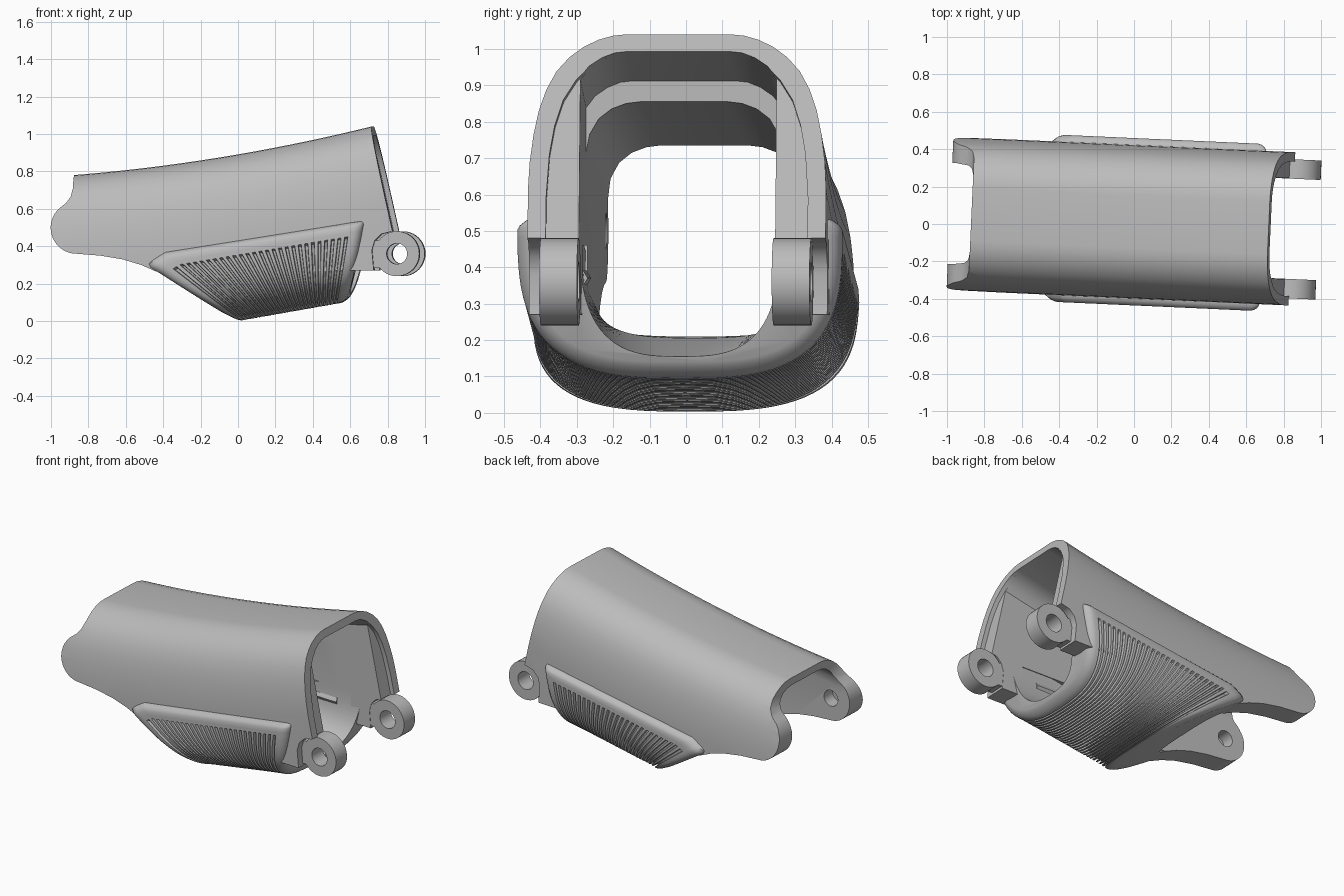
import bpy, bmesh, math

cube = bpy.data.objects.get("Cube")
if cube:
    bpy.data.objects.remove(cube, do_unlink=True)

grey = bpy.data.materials.new("plain grey")
grey.use_nodes = True
COL = (0.5, 0.5, 0.5, 1)
grey.diffuse_color = COL
grey.node_tree.nodes["Principled BSDF"].inputs["Base Color"].default_value = COL


def make(name, rings, closed=False):
    """Skin a list of closed rings; cap the ends unless the rings loop."""
    bm = bmesh.new()
    vs = [[bm.verts.new(p) for p in r] for r in rings]
    n = len(vs[0])
    pairs = list(zip(vs, vs[1:])) + ([(vs[-1], vs[0])] if closed else [])
    for a, b in pairs:
        for i in range(n):
            j = (i + 1) % n
            bm.faces.new((a[i], a[j], b[j], b[i]))
    if not closed:
        bm.faces.new(vs[0])
        bm.faces.new(vs[-1])
    bmesh.ops.recalc_face_normals(bm, faces=bm.faces)
    me = bpy.data.meshes.new(name)
    bm.to_mesh(me)
    bm.free()
    me.materials.append(grey)
    ob = bpy.data.objects.new(name, me)
    bpy.context.collection.objects.link(ob)
    return ob


def boolean(ob, tool, op):
    tool.hide_render = True
    m = ob.modifiers.new("cut", 'BOOLEAN')
    m.operation, m.solver, m.object = op, 'EXACT', tool
    bpy.context.view_layer.objects.active = ob
    bpy.ops.object.modifier_apply(modifier=m.name)
    bpy.data.objects.remove(tool, do_unlink=True)


def finish(ob, angle=32):
    """Smooth the part and set the small yaw shared by all parts."""
    bpy.ops.object.select_all(action='DESELECT')
    ob.select_set(True)
    bpy.context.view_layer.objects.active = ob
    bpy.ops.object.shade_smooth_by_angle(angle=math.radians(angle))
    ob.rotation_euler.z = -0.045
    ob.location.y = 0.012


def top(x):
    return 0.89 + 0.171 * x + 0.052 * x * x


SHEAR = 0.22  # slope of the front edge


def arch(x, z, half, bottom=-0.2, shear=0.0):
    """Ring of an arch section; half lists (y, drop below z)."""
    pts = [(y, z - d) for y, d in half] + [(half[-1][0], bottom)]
    pts = [(-y, h) for y, h in reversed(pts)] + pts
    return [(x + shear * (z - h), y, h) for y, h in pts]


def prism(name, outline, y0, y1):
    return make(name, [[(x, y, z) for x, z in outline] for y in (y0, y1)])


def circle(cx, cz, r, a0=0, a1=360, n=40):
    return [(cx + r * math.cos(math.radians(a0 + (a1 - a0) * i / n)),
             cz + r * math.sin(math.radians(a0 + (a1 - a0) * i / n))) for i in range(n)]


def box(name, x0, x1, y0, y1, z0, z1):
    return prism(name, [(x0, z0), (x1, z0), (x1, z1), (x0, z1)], y0, y1)


# Shell: long arch trimmed to the side outline
outer = [(0.14, 0), (0.18, 0.004), (0.22, 0.016), (0.26, 0.036), (0.30, 0.067), (0.335, 0.108),
         (0.362, 0.16), (0.382, 0.22), (0.396, 0.29), (0.406, 0.37), (0.41, 0.45)]
shell = make("shell", [arch(-1.1 + 0.1 * i, top(-1.1 + 0.1 * i), outer) for i in range(23)])
outline = [(0.685, 1.2), (0.845, 0.48), (0.785, 0.465), (0.75, 0.43), (0.735, 0.38), (0.745, 0.27),
           (-0.42, 0.265), (-0.5, 0.30), (-0.6, 0.33), (-0.72, 0.35)]
outline += circle(-0.845, 0.5, 0.14, 270, 130, 24)
outline += [(-0.935, 0.607), (-0.905, 0.63), (-0.88, 0.665), (-0.87, 0.71), (-0.87, 1.2)]
boolean(shell, prism("side_cutter", outline, -0.6, 0.6), 'INTERSECT')

# Rear bore, taller front bore and shallow step behind the front rim
rear = [(0.12, 0), (0.16, 0.005), (0.20, 0.02), (0.235, 0.047), (0.26, 0.09), (0.27, 0.14)]
boolean(shell, make("rear_bore", [arch(-1.2, 0.70, rear), arch(-0.87, 0.735, rear),
                                  arch(0.38, 0.855, rear), arch(1.2, 0.86, rear)]), 'DIFFERENCE')
front = [(0.14, 0.05), (0.175, 0.054), (0.21, 0.068), (0.245, 0.092), (0.27, 0.125)]
boolean(shell, make("front_bore", [arch(x, top(x), front) for x in (0.38, 0.5, 0.6, 0.7, 0.85, 1.2)]),
        'DIFFERENCE')
rim = [(0.14, 0.05), (0.2, 0.06), (0.24, 0.085), (0.28, 0.125), (0.315, 0.18), (0.338, 0.25),
       (0.352, 0.33), (0.36, 0.45)]
boolean(shell, make("rim_step", [arch(x, top(x), rim, 0.46, SHEAR) for x in (0.695, 0.9)]), 'DIFFERENCE')

# Blind pin holes in the rear ears and pockets in the inner walls
for s in (-1, 1):
    boolean(shell, prism("pin_hole", circle(-0.85, 0.5, 0.05), s * 0.2, s * 0.35), 'DIFFERENCE')
    boolean(shell, box("pocket_cutter", 0.3, 0.6, s * 0.2, s * 0.32, 0.3, 0.46), 'DIFFERENCE')
finish(shell)

# Front hinge rings, their arms, and the pocket rods
for s, side in ((1, "left"), (-1, "right")):
    ring = []
    for r, y in ((0.12, 0.268), (0.12, 0.372), (0.055, 0.372), (0.055, 0.268)):
        ring.append([(x, s * y, z) for x, z in circle(0.867, 0.36, r)])
    finish(make(side + "_hinge_ring", ring, closed=True))
    finish(box(side + "_hinge_arm", 0.7, 0.775, s * 0.272, s * 0.368, 0.285, 0.43))
    rod = [(0.285 * s + 0.025 * math.cos(k * math.pi / 3), 0.37 + 0.025 * math.sin(k * math.pi / 3))
           for k in range(6)]
    finish(make(side + "_pocket_rod", [[(x, y, z) for y, z in rod] for x in (0.29, 0.5)]))

# Grip: fanned U sections with grooves that wrap under the belly
ss = sorted([i / 20 for i in range(-19, 20)] + [q * v for v in (0.965, 0.975, 0.99, 1) for q in (-1, 1)])
GROOVES = 27


def power(v, e):
    return math.copysign(abs(v) ** e, v)


def grip_section(u, inset, groove):
    xt, zt = -0.43 + 1.12 * u, 0.325 + 0.185 * u - 0.05 * max(0, 1 - u / 0.08)
    xb, zb = 0.57 * u, 0.1 * u
    bend = 1 - 0.4 * u ** 4
    floor = 0.21 - 0.055 * u

    def place(y, z):
        f = max(0, (z - zb) / (zt - zb))
        return (xb + (xt - xb) * f ** bend, y, z)

    out, inn = [], []
    for s in ss:
        a = s * math.pi / 2
        sy, cz = power(math.sin(a), 0.667), abs(math.cos(a)) ** 0.667
        d = inset + (groove if abs(s) < 0.97 else 0)
        out.append(place(0.447 * sy - d * math.sin(a), zt - (zt - zb) * cz + d * math.cos(a)))
        inn.append(place(0.275 * sy, zt - (zt - floor) * cz))
    # rounded shoulder where the pad meets the wall
    lip = [(0.44, 0.012), (0.425, 0.024), (0.40, 0.03)]
    left = [place(y - inset, zt + h) for y, h in lip]
    right = [place(inset - y, zt + h) for y, h in reversed(lip)]
    return right + out + left + inn[::-1]


stations = [(0, 0.03, 0), (0.008, 0.014, 0), (0.02, 0.004, 0), (0.035, 0, 0)]
step = 0.9 / GROOVES
for i in range(GROOVES):
    u = 0.05 + i * step
    stations += [(u, 0, 0), (u + 0.08 * step, 0, 0.018), (u + 0.42 * step, 0, 0.018), (u + 0.5 * step, 0, 0)]
stations += [(0.96, 0, 0), (0.975, 0.005, 0), (0.988, 0.014, 0), (0.996, 0.026, 0), (1, 0.04, 0)]
finish(make("grip", [grip_section(*st) for st in stations]))
